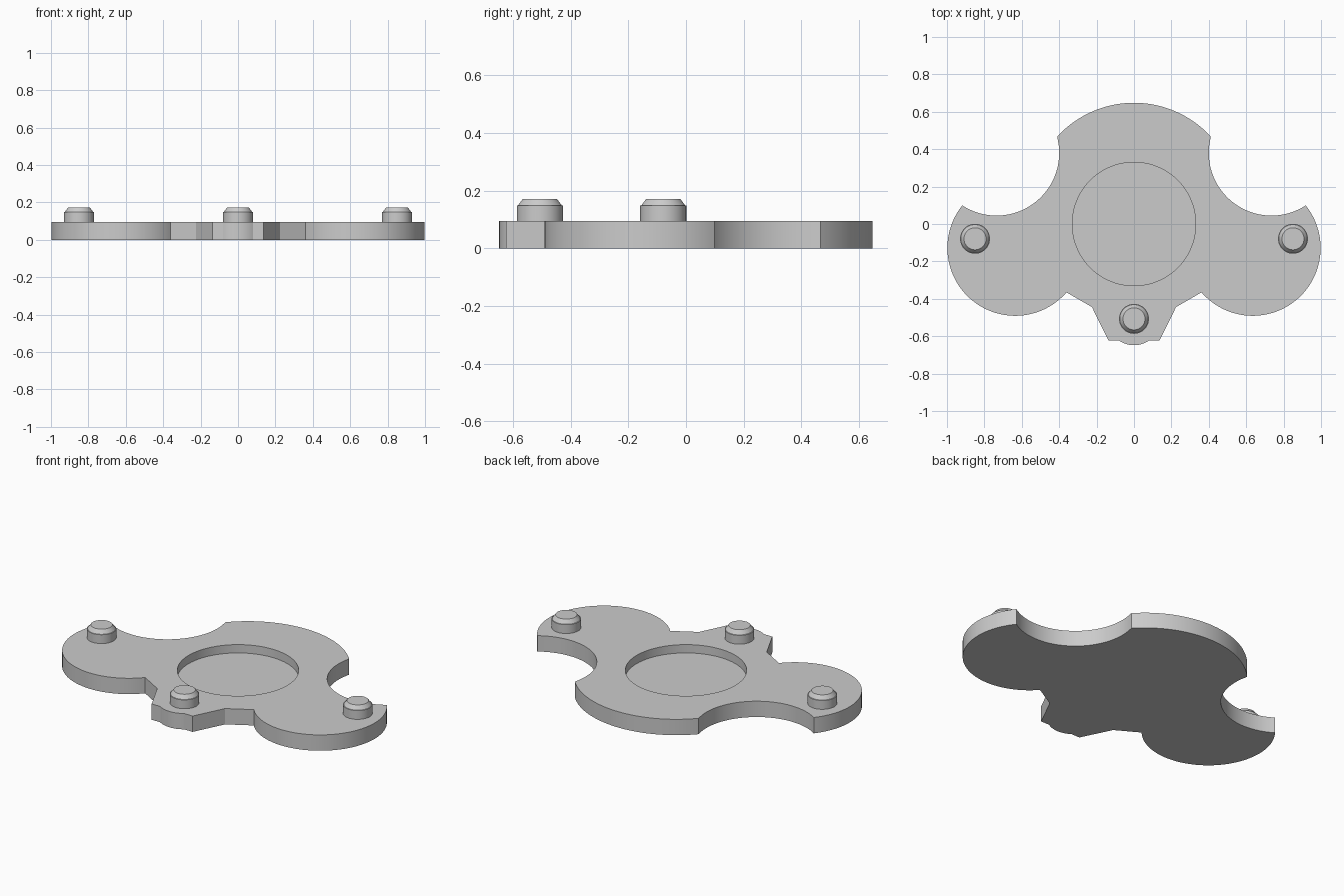
import bpy, bmesh, math

if "Cube" in bpy.data.objects:
    bpy.data.objects.remove(bpy.data.objects["Cube"])

T = 0.095       # plate thickness
FLOOR = 0.045   # height of the recess floor

grey = bpy.data.materials.new("plain grey")
grey.diffuse_color = (0.6, 0.6, 0.6, 1)
grey.use_nodes = True
grey.node_tree.nodes["Principled BSDF"].inputs["Base Color"].default_value = grey.diffuse_color


def finish(name, bm):
    bmesh.ops.recalc_face_normals(bm, faces=bm.faces)
    mesh = bpy.data.meshes.new(name)
    bm.to_mesh(mesh)
    bm.free()
    mesh.materials.append(grey)
    obj = bpy.data.objects.new(name, mesh)
    bpy.context.collection.objects.link(obj)
    return obj


def smooth(obj):
    bpy.ops.object.select_all(action='DESELECT')
    obj.select_set(True)
    bpy.context.view_layer.objects.active = obj
    bpy.ops.object.shade_smooth_by_angle(angle=math.radians(20))


def arc(cx, cy, start, end, n, clockwise=True):
    """Points on a circle about (cx, cy) from start to end."""
    r = math.hypot(start[0] - cx, start[1] - cy)
    a = math.atan2(start[1] - cy, start[0] - cx)
    b = math.atan2(end[1] - cy, end[0] - cx)
    sweep = -((a - b) % math.tau) if clockwise else (b - a) % math.tau
    return [(cx + r * math.cos(a + sweep * i / n),
             cy + r * math.sin(a + sweep * i / n)) for i in range(n + 1)]


def lathe(name, x, y, profile, n=48):
    """Closed turned solid from (radius, height) pairs."""
    bm = bmesh.new()
    rings = [[bm.verts.new((x + r * math.cos(math.tau * i / n),
                            y + r * math.sin(math.tau * i / n), z))
              for i in range(n)] for r, z in profile]
    for lo, hi in zip(rings, rings[1:]):
        for i in range(n):
            j = (i + 1) % n
            bm.faces.new((lo[i], lo[j], hi[j], hi[i]))
    bm.faces.new(rings[0][::-1])
    bm.faces.new(rings[-1])
    return finish(name, bm)


# Right half of the plate outline, from back centre to front centre
shoulder, horn, waist = (0.412, 0.469), (0.918, 0.099), (0.358, -0.368)
half = arc(0, 0.091, (0, 0.648), shoulder, 24)             # back crown
half += arc(0.735, 0.380, shoulder, horn, 40, False)[1:]   # side bite
half += arc(0.635, -0.128, horn, waist, 64)[1:]            # side lobe
half += [(0.225, -0.444), (0.136, -0.624)]                 # front tab
half += arc(0, -0.507, (0.079, -0.624), (0, -0.648), 8)    # tab bump
outline = half + [(-x, y) for x, y in half[-2:0:-1]]

bm = bmesh.new()
base = bm.faces.new([bm.verts.new((x, y, 0)) for x, y in outline])
ext = bmesh.ops.extrude_face_region(bm, geom=[base], use_keep_orig=True)
for v in ext["geom"]:
    if isinstance(v, bmesh.types.BMVert):
        v.co.z = T
plate = finish("plate", bm)

# Round recess in the top
cutter = lathe("recess_cutter", 0, 0, [(0.33, FLOOR), (0.33, 0.3)], 96)
cutter.hide_render = True
cut = plate.modifiers.new("recess", 'BOOLEAN')
cut.operation, cut.solver, cut.object = 'DIFFERENCE', 'EXACT', cutter
bpy.context.view_layer.objects.active = plate
bpy.ops.object.modifier_apply(modifier=cut.name)
bpy.data.objects.remove(cutter)
smooth(plate)

# Three chamfered pegs
for name, x, y in (("left_peg", -0.85, -0.079), ("right_peg", 0.85, -0.079),
                   ("front_peg", 0, -0.507)):
    smooth(lathe(name, x, y, [(0.08, T - 0.01), (0.08, 0.148),
                              (0.076, 0.149), (0.059, 0.172)]))
